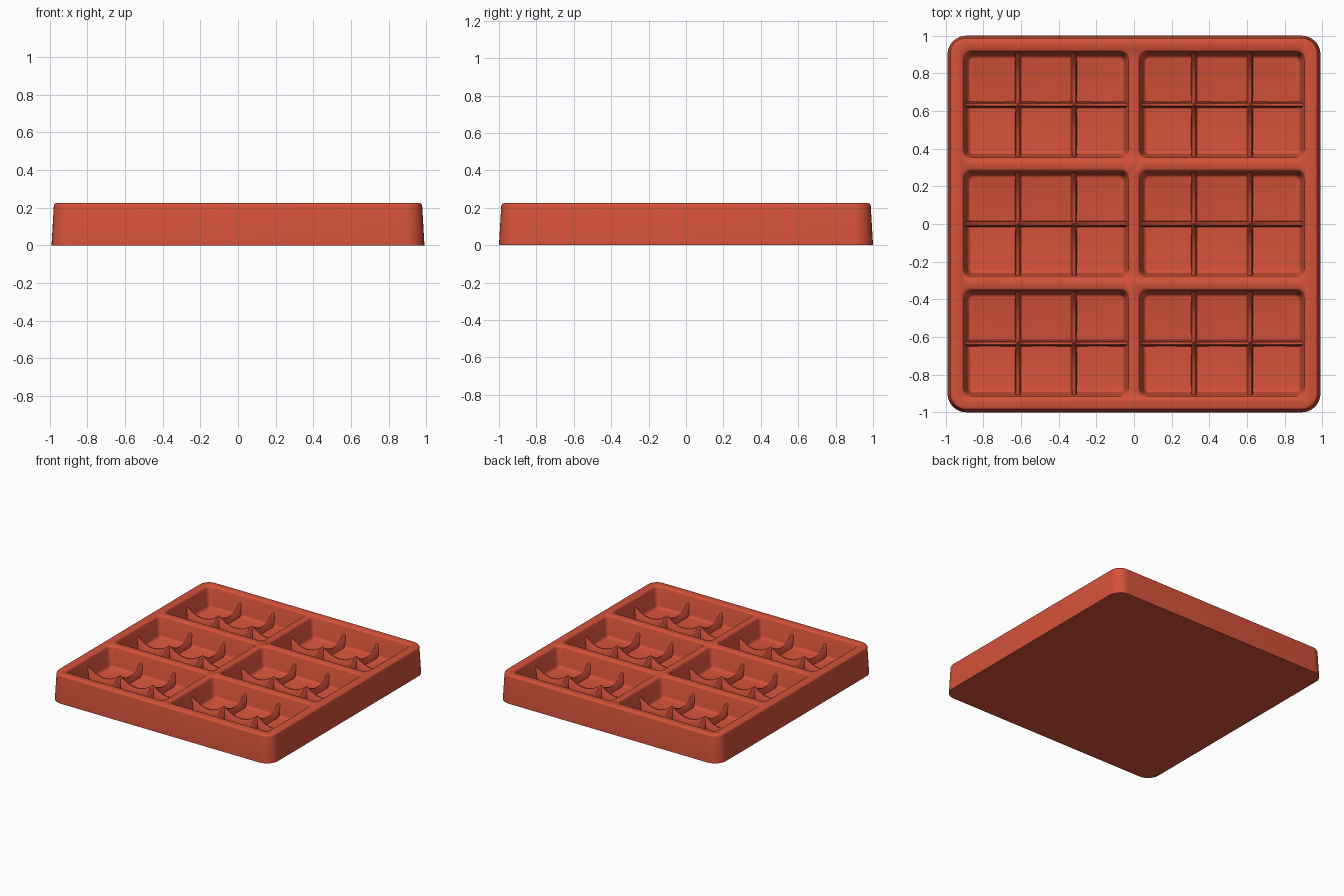
import bpy, bmesh, math

cube = bpy.data.objects.get("Cube")
if cube:
    bpy.data.objects.remove(cube, do_unlink=True)

terracotta = bpy.data.materials.new("terracotta_red")
terracotta.use_nodes = True
COLOUR = (0.66, 0.084, 0.042, 1)
terracotta.diffuse_color = COLOUR
terracotta.node_tree.nodes["Principled BSDF"].inputs["Base Color"].default_value = COLOUR


def ring(bm, cx, cy, hx, hy, r, z, seg=8):
    """One rounded rectangle of vertices."""
    verts = []
    for k, (sx, sy) in enumerate([(1, 1), (-1, 1), (-1, -1), (1, -1)]):
        for i in range(seg + 1):
            a = math.pi / 2 * (k + i / seg)
            verts.append(bm.verts.new((cx + sx * (hx - r) + r * math.cos(a),
                                       cy + sy * (hy - r) + r * math.sin(a), z)))
    return verts


def skin(bm, rings):
    """Bridge rings in order and cap both ends."""
    for a, b in zip(rings, rings[1:]):
        for i in range(len(a)):
            j = (i + 1) % len(a)
            bm.faces.new((a[i], a[j], b[j], b[i]))
    bm.faces.new(rings[0][::-1])
    bm.faces.new(rings[-1])


def to_mesh(bm, name):
    bmesh.ops.recalc_face_normals(bm, faces=bm.faces[:])
    mesh = bpy.data.meshes.new(name)
    bm.to_mesh(mesh)
    bm.free()
    mesh.materials.append(terracotta)
    return mesh


def add(name, mesh, loc=(0, 0, 0)):
    ob = bpy.data.objects.new(name, mesh)
    ob.location = loc
    bpy.context.collection.objects.link(ob)
    return ob


def smooth(ob):
    bpy.ops.object.select_all(action='DESELECT')
    ob.select_set(True)
    bpy.context.view_layer.objects.active = ob
    bpy.ops.object.shade_smooth_by_angle(angle=math.radians(40))


TOP, FLOOR = 0.225, 0.06
HX, HY = 0.447, 0.292
centres = [(0.467 * i, 0.633 * j) for j in (1, 0, -1) for i in (-1, 1)]

# Tray body: drafted sides and a rounded upper rim
bm = bmesh.new()
levels = [(0, 0)] + [(0.012 + 0.018 * (1 - math.cos(a)), TOP - 0.018 * (1 - math.sin(a)))
                     for a in (math.pi / 8 * k for k in range(5))]
skin(bm, [ring(bm, 0, 0, 0.99 - d, 1 - d, 0.1 - d, z) for d, z in levels])
tray = add("tray_body", to_mesh(bm, "tray_body"))

# Cavity cutter: flared lip, drafted wall, filleted floor edge
bm = bmesh.new()
profile = [(0.046, FLOOR), (0.038, FLOOR + 0.003), (0.032, FLOOR + 0.01),
           (0.029, FLOOR + 0.022), (0.011, TOP - 0.014), (0.008, TOP - 0.006),
           (0, TOP), (-0.004, TOP + 0.01)]
for cx, cy in centres:
    skin(bm, [ring(bm, cx, cy, HX - d, HY - d, 0.045 - d * 0.5, z, 5) for d, z in profile])
cutter = add("cavity_cutter", to_mesh(bm, "cavity_cutter"))

cut = tray.modifiers.new("cavities", 'BOOLEAN')
cut.operation = 'DIFFERENCE'
cut.solver = 'EXACT'
cut.object = cutter
bpy.context.view_layer.objects.active = tray
bpy.ops.object.modifier_apply(modifier=cut.name)
bpy.data.objects.remove(cutter, do_unlink=True)
smooth(tray)


def rib_mesh(name, nodes, along_x):
    """Divider whose top sags between the given nodes."""
    bm = bmesh.new()
    stations = []
    for a, b in zip(nodes, nodes[1:]):
        stations += [(a + (b - a) * k / 12, k / 12) for k in range(12)]
    stations.append((nodes[-1], 1))
    rings = []
    for t, u in stations:
        h = 0.105 + 0.06 * (2 * u - 1) ** 2
        section = [(-0.017, FLOOR - 0.01), (-0.012, h - 0.01), (-0.006, h - 0.002),
                   (0.006, h - 0.002), (0.012, h - 0.01), (0.017, FLOOR - 0.01)]
        rings.append([bm.verts.new((t, s, z) if along_x else (s, t, z)) for s, z in section])
    skin(bm, rings)
    return to_mesh(bm, name)


# Dividers: one long rib and two cross ribs per cavity
STEP = 0.149
long_rib = rib_mesh("long_rib", [-0.432, -STEP, STEP, 0.432], True)
cross_rib = rib_mesh("cross_rib", [-0.277, 0, 0.277], False)
for n, (cx, cy) in enumerate(centres, 1):
    smooth(add(f"long_rib_{n}", long_rib, (cx, cy, 0)))
    for side, s in (("right", -1), ("left", 1)):
        smooth(add(f"cross_rib_{n}_{side}", cross_rib, (cx + s * STEP, cy, 0)))
